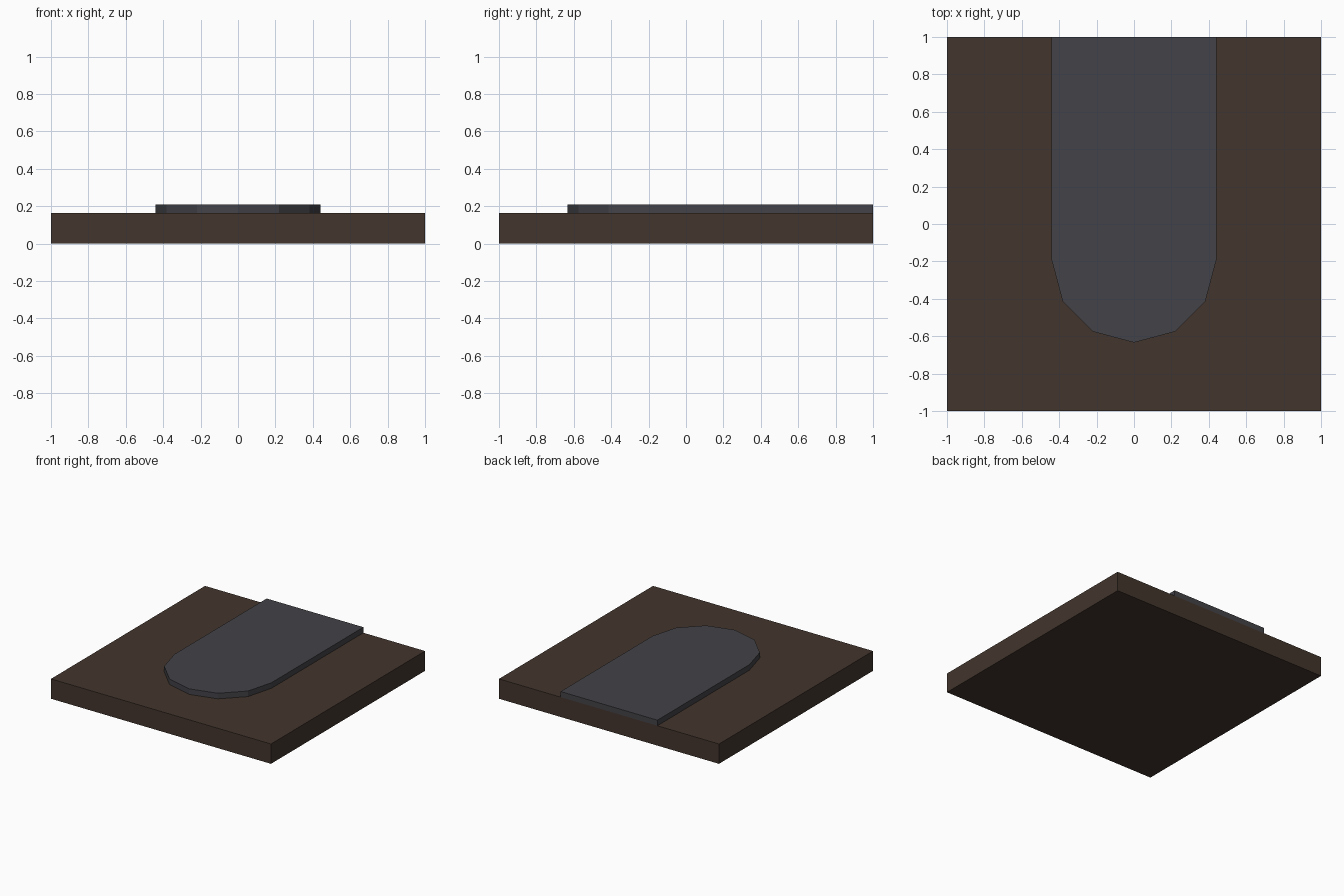
import bpy, bmesh, math

if "Cube" in bpy.data.objects:
    bpy.data.objects.remove(bpy.data.objects["Cube"])

BASE_TOP, PATH_TOP = 0.163, 0.209
RADIUS, ARC_Y = 0.44, -0.194

def material(name, rgb):
    m = bpy.data.materials.new(name)
    m.diffuse_color = (*rgb, 1.0)
    m.use_nodes = True
    m.node_tree.nodes["Principled BSDF"].inputs["Base Color"].default_value = m.diffuse_color
    return m

def extruded(name, outline, z0, z1, mat):
    """Flat outline (counter-clockwise) raised from z0 to z1."""
    bm = bmesh.new()
    face = bm.faces.new([bm.verts.new((x, y, z0)) for x, y in outline])
    top = bmesh.ops.extrude_face_region(bm, geom=[face], use_keep_orig=True)
    verts = [g for g in top["geom"] if isinstance(g, bmesh.types.BMVert)]
    bmesh.ops.translate(bm, verts=verts, vec=(0, 0, z1 - z0))
    bmesh.ops.recalc_face_normals(bm, faces=bm.faces)
    mesh = bpy.data.meshes.new(name)
    bm.to_mesh(mesh)
    bm.free()
    mesh.materials.append(mat)
    obj = bpy.data.objects.new(name, mesh)
    bpy.context.collection.objects.link(obj)
    return obj

brown = material("dark brown earth", (0.056, 0.036, 0.026))
grey = material("dark grey paving", (0.056, 0.056, 0.065))

# Square ground tile
extruded("ground_tile", [(-1, -1), (1, -1), (1, 1), (-1, 1)], 0, BASE_TOP, brown)

# Raised dead-end path with a six-sided rounded end
arc = [(RADIUS * math.cos(a), ARC_Y + RADIUS * math.sin(a))
       for a in (math.pi + i * math.pi / 6 for i in range(7))]
extruded("path_end", arc + [(RADIUS, 1), (-RADIUS, 1)], BASE_TOP, PATH_TOP, grey)
